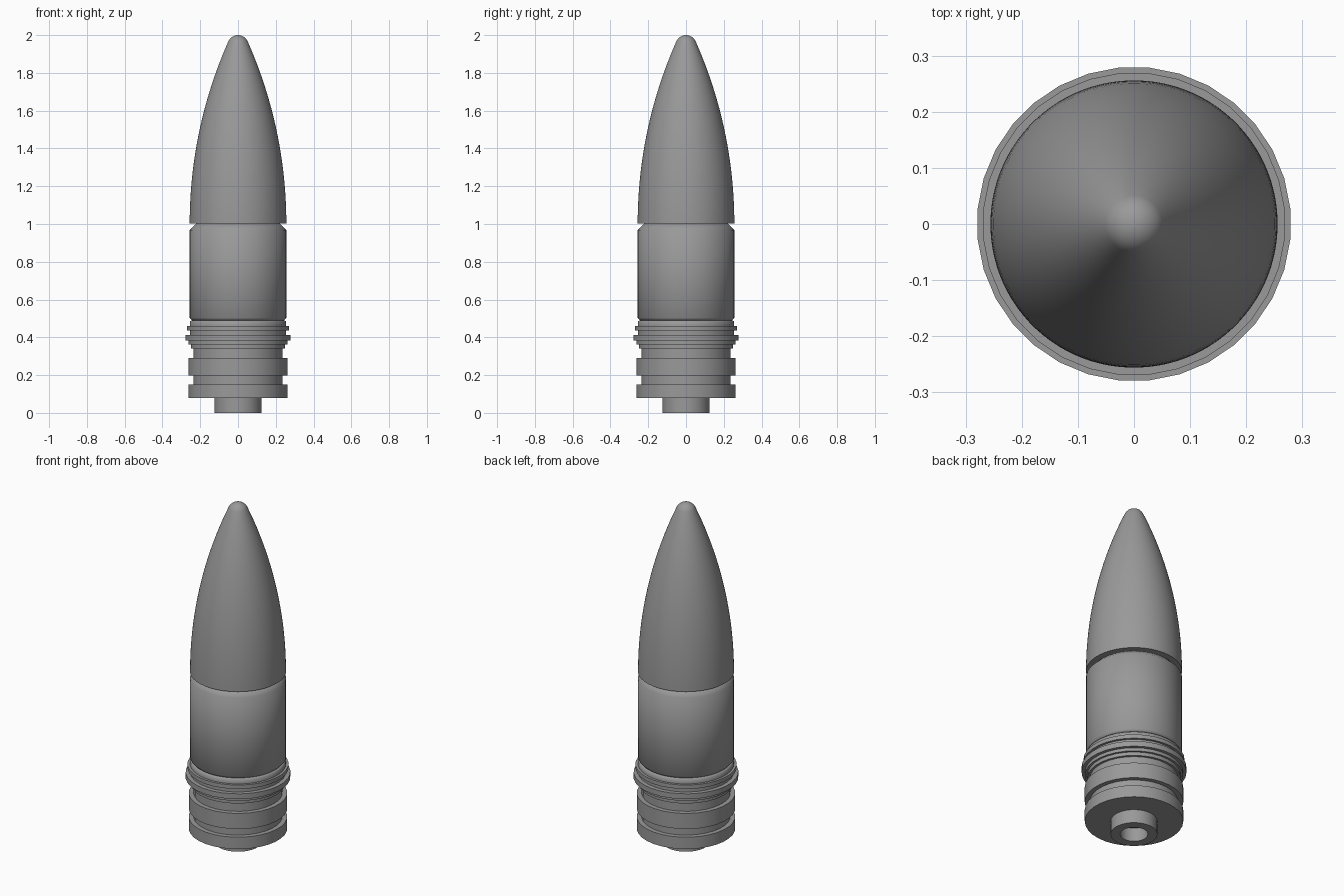
import bpy, bmesh, math

if "Cube" in bpy.data.objects:
    bpy.data.objects.remove(bpy.data.objects["Cube"])

steel = bpy.data.materials.new("dark_steel")
steel.diffuse_color = (0.32, 0.32, 0.32, 1)
steel.use_nodes = True
steel.node_tree.nodes["Principled BSDF"].inputs["Base Color"].default_value = steel.diffuse_color


def lathe(name, profile, segments, angle=30):
    """Revolve (radius, z) points around z; radius 0 closes to a pole."""
    bm = bmesh.new()
    loops = []
    for r, z in profile:
        if r == 0:
            loops.append([bm.verts.new((0, 0, z))] * segments)
        else:
            loops.append([bm.verts.new((r * math.cos(a), r * math.sin(a), z))
                          for a in (2 * math.pi * (i + 0.5) / segments
                                    for i in range(segments))])
    for lo, hi in zip(loops, loops[1:]):
        for i in range(segments):
            j = (i + 1) % segments
            quad = [lo[i], lo[j], hi[j], hi[i]]
            bm.faces.new(list(dict.fromkeys(quad)))
    bmesh.ops.recalc_face_normals(bm, faces=bm.faces)
    mesh = bpy.data.meshes.new(name)
    bm.to_mesh(mesh)
    bm.free()
    mesh.materials.append(steel)
    obj = bpy.data.objects.new(name, mesh)
    bpy.context.collection.objects.link(obj)
    bpy.ops.object.select_all(action='DESELECT')
    obj.select_set(True)
    bpy.context.view_layer.objects.active = obj
    bpy.ops.object.shade_smooth_by_angle(angle=math.radians(angle))
    return obj


# Pointed nose: circular arc blending tangentially into a ball tip
R, base_r, base_z = 2.37, 0.256, 1.003
tip_r, tip_z = 0.056, 1.944
end = math.radians(24)
nose = [(0, base_z), (base_r, base_z)]
for i in range(1, 24):
    a = end * i / 24
    nose.append((base_r - R * (1 - math.cos(a)), base_z + R * math.sin(a)))
for i in range(8):
    a = end + (math.pi / 2 - end) * i / 8
    nose.append((tip_r * math.cos(a), tip_z + tip_r * math.sin(a)))
nose.append((0, tip_z + tip_r))
lathe("nose_cone", nose, 96)

# Main body with softly shaded chamfered shoulders
lathe("body", [(0, 0.488), (0.243, 0.488), (0.256, 0.503), (0.256, 0.967),
               (0.222, 1.003), (0, 1.003)], 64, angle=50)

# Stack of driving bands: (radius, bottom, top)
bands = [(0.25, 0.342, 0.363), (0.262, 0.363, 0.382), (0.28, 0.382, 0.413),
         (0.256, 0.413, 0.437), (0.27, 0.437, 0.46), (0.256, 0.46, 0.484)]
profile = [(0, bands[0][1])]
for r, lo, hi in bands:
    profile += [(r, lo), (r, hi)]
profile += [(0.248, 0.49), (0, 0.49)]
lathe("driving_bands", profile, 32, angle=60)

# Grooved base with hollow stub
lathe("base", [(0, 0.08), (0.074, 0.08), (0.074, 0), (0.125, 0), (0.125, 0.08),
               (0.263, 0.08), (0.263, 0.15), (0.237, 0.15), (0.237, 0.198),
               (0.263, 0.198), (0.263, 0.29), (0.237, 0.29), (0.237, 0.342),
               (0, 0.342)], 32)
